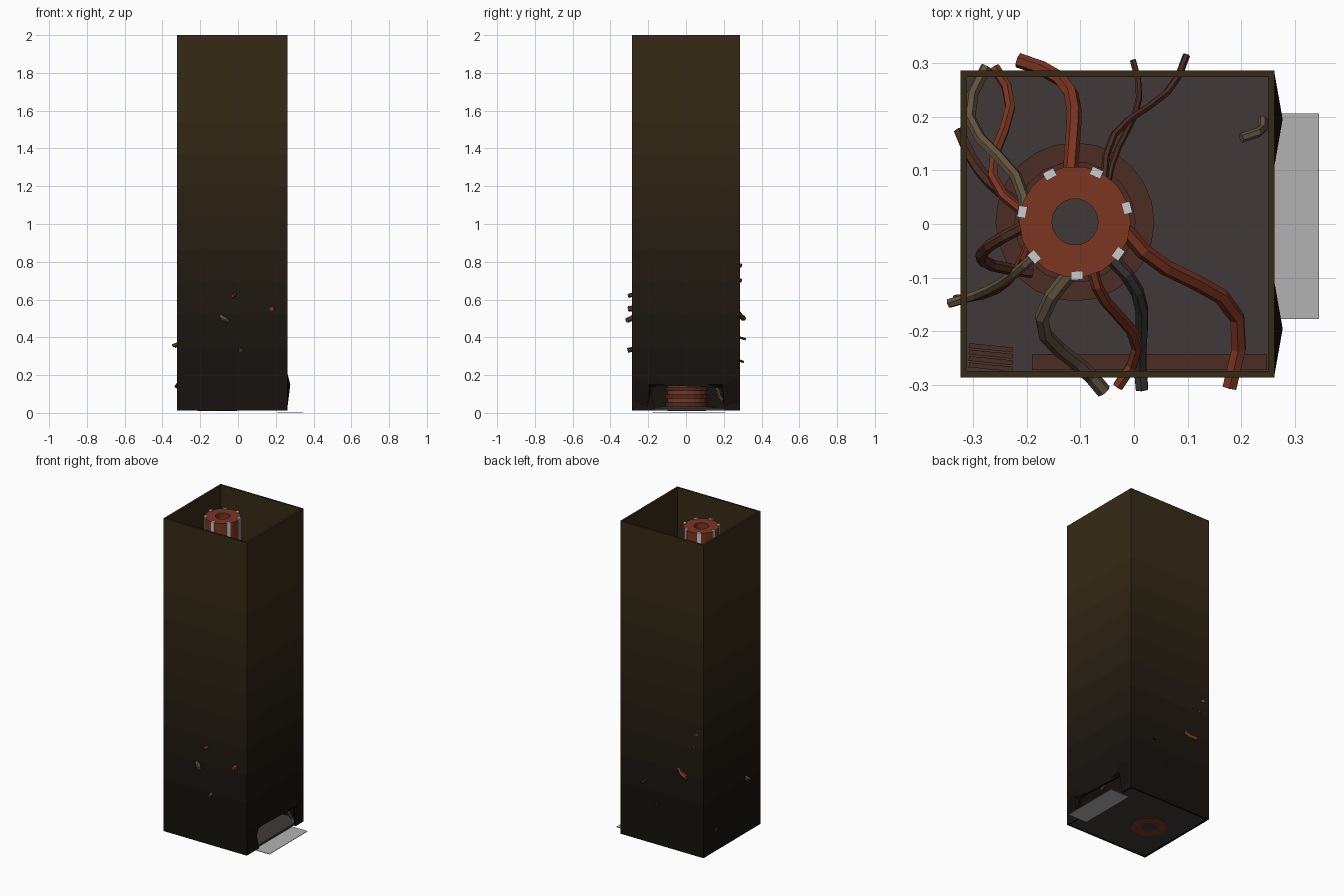
import bpy, bmesh, math
from mathutils import Vector

if "Cube" in bpy.data.objects:
    bpy.data.objects.remove(bpy.data.objects["Cube"])

def mat(name, c, a=1.0):
    m = bpy.data.materials.new(name)
    m.diffuse_color = (*c, a)
    m.use_nodes = True
    m.node_tree.nodes["Principled BSDF"].inputs["Base Color"].default_value = m.diffuse_color
    return m

RED = mat("copper_red", (0.2, 0.035, 0.015))
BROWN = mat("old_copper", (0.07, 0.025, 0.016))
TAN = mat("tan_sheath", (0.12, 0.085, 0.05))
GREY = mat("grey_metal", (0.05, 0.042, 0.04))
SOOT = mat("soot", (0.006, 0.005, 0.004))
WHITE = mat("pale_strip", (0.75, 0.75, 0.75))
GLASS = mat("clear_plate", (0.45, 0.45, 0.45), 0.5)

# wall colour fades from soot to olive brown, as stacked bands
N = 9
CUTS = [0.35 + 0.17 * i for i in range(N - 1)]
LOW, HIGH = Vector((0.008, 0.006, 0.0045)), Vector((0.037, 0.023, 0.008))
BANDS = [mat(f"wall_band_{i}", LOW.lerp(HIGH, (i / (N - 1)) ** 1.2)) for i in range(N)]

X0, X1, Y, Z0, Z1, T = -0.323, 0.262, 0.286, 0.012, 2.0, 0.012
YI = Y - T
CX, CY = -0.11, 0.004

def add(name, bm, mats, at=(0, 0, 0)):
    bmesh.ops.recalc_face_normals(bm, faces=bm.faces[:])
    me = bpy.data.meshes.new(name)
    bm.to_mesh(me)
    bm.free()
    for m in mats:
        me.materials.append(m)
    ob = bpy.data.objects.new(name, me)
    ob.location = at
    bpy.context.collection.objects.link(ob)
    return ob

def box(name, lo, hi, m, rot=0):
    bm = bmesh.new()
    bmesh.ops.create_cube(bm, size=1)
    lo, hi = Vector(lo), Vector(hi)
    bmesh.ops.scale(bm, vec=hi - lo, verts=bm.verts)
    ob = add(name, bm, [m], (lo + hi) / 2)
    ob.rotation_euler.z = rot
    return ob

def wall(name, outline, depth):
    """Extrude a wall outline, then cut it into colour bands."""
    bm = bmesh.new()
    f = bm.faces.new([bm.verts.new(p) for p in outline])
    r = bmesh.ops.extrude_face_region(bm, geom=[f])
    bmesh.ops.translate(bm, vec=depth, verts=[v for v in r["geom"] if isinstance(v, bmesh.types.BMVert)])
    for z in CUTS:
        bmesh.ops.bisect_plane(bm, geom=bm.verts[:] + bm.edges[:] + bm.faces[:],
                               plane_co=(0, 0, z), plane_no=(0, 0, 1))
    for f in bm.faces:
        z = f.calc_center_median().z
        f.material_index = sum(z > c for c in CUTS)
    return add(name, bm, BANDS)

def ring(name, r0, r1, z0, z1, m, n=18):
    """Square-section ring around the core axis."""
    profile = [(r0, z0), (r1, z0), (r1, z1), (r0, z1)]
    bm = bmesh.new()
    loops = [[bm.verts.new((r * math.cos(math.tau * i / n), r * math.sin(math.tau * i / n), z))
              for r, z in profile] for i in range(n)]
    for i in range(n):
        a, b = loops[i], loops[(i + 1) % n]
        for j in range(4):
            k = (j + 1) % 4
            bm.faces.new((a[j], b[j], b[k], a[k]))
    return add(name, bm, [m], (CX, CY, 0))

def tube(name, pts, r, m):
    cu = bpy.data.curves.new(name, "CURVE")
    cu.dimensions = "3D"
    cu.bevel_depth, cu.bevel_resolution, cu.use_fill_caps = r, 1, True
    sp = cu.splines.new("POLY")
    sp.points.add(len(pts) - 1)
    sp.use_smooth = False
    for p, co in zip(sp.points, pts):
        p.co = (*co, 1)
    cu.materials.append(m)
    bpy.context.collection.objects.link(bpy.data.objects.new(name, cu))

# shaft walls, the right one with a torn notch at the foot
for side, y in (("front", -Y), ("back", YI)):
    wall(side + "_wall", [(X0, y, Z0), (X1, y, Z0), (X1, y, Z1), (X0, y, Z1)], (0, T, 0))
wall("left_wall", [(X0, -YI, Z0), (X0, YI, Z0), (X0, YI, Z1), (X0, -YI, Z1)], (T, 0, 0))
notch = [(0.205, 0.025), (0.195, 0.13), (0.05, 0.14), (-0.165, 0.145), (-0.185, 0.1), (-0.165, 0.025)]
wall("right_wall", [(X1, y, z) for y, z in
     [(-YI, Z0), (-YI, Z1), (YI, Z1), (YI, Z0), (0.205, Z0)] + notch + [(-0.165, Z0)]], (-T, 0, 0))

# floor plate and the clear plate at the opening
box("floor", (X0 + T, -YI, Z0 + 0.001), (X1 - T, YI, Z0 + 0.014), GREY)
box("clear_plate", (0.21, -0.177, 0), (0.345, 0.206, 0.003), GLASS)

# bent metal lips either side of the opening
for s in (1, -1):
    bm = bmesh.new()
    rim = [(0.28, 0.06), (0.27, 0.18), (0.2, 0.21), (0.11, 0.15), (0.185, 0.135), (0.203, 0.03)]
    tip = bm.verts.new((X1 + 0.015, s * 0.195, 0.15))
    vs = [bm.verts.new((X1, s * y, z)) for y, z in rim]
    for a, b in zip(vs, vs[1:] + vs[:1]):
        bm.faces.new((tip, a, b))
    add("bent_lip", bm, [SOOT])

# central core: red tube, dark plug, pale strips, base coils
ring("core_tube", 0.043, 0.104, 0.01, 1.96, RED)
ring("core_plug", 0.0001, 0.043, 0.014, 0.03, GREY)
for i in range(7):
    a = math.radians(15) + i * math.tau / 7
    x, y = CX + 0.1 * math.cos(a), CY + 0.1 * math.sin(a)
    box("core_strip", (x - 0.008, y - 0.011, 0.15), (x + 0.008, y + 0.011, 1.965), WHITE, a)
for i in range(3):
    ring("base_coil", 0.1, 0.113, 0.035 + 0.04 * i, 0.057 + 0.04 * i, BROWN)
ring("base_flange", 0.104, 0.148, 0.026, 0.034, BROWN, 24)

def cable(deg, x, y, z, bow, sway, r, m):
    """Run from the core at an angle to a wall exit, bowed sideways, sagging on the way."""
    a = math.radians(deg)
    start = Vector((CX + 0.095 * math.cos(a), CY + 0.095 * math.sin(a), z + 0.2))
    end = Vector((x, y, z))
    d = end - start
    side = Vector((-d.y, d.x, 0)).normalized()
    pts = []
    for i in range(8):
        t = i / 7
        off = bow * math.sin(math.pi * t) + sway * math.sin(math.tau * t)
        p = start.lerp(end, t) + side * off
        p.z = z + 0.2 * (1 - t * t * (3 - 2 * t))
        pts.append(p)
    tube("cable", pts, r, m)

# cables to the back, front and left walls
cable(95, -.216, .305, .5, -.06, .01, .014, RED)
cable(50, -.002, .305, .27, -.02, .01, .006, BROWN)
cable(55, .098, .315, .39, .015, .02, .007, BROWN)
cable(-10, .178, -.305, .55, .07, -.03, .015, RED)
cable(-95, -.056, -.312, .49, -.07, -.02, .014, TAN)
cable(-70, -.03, -.303, .62, .04, -.02, .011, RED)
cable(-45, .015, -.308, .33, .03, .01, .013, GREY)
cable(220, -.345, -.148, .355, .015, 0, .009, TAN)
cable(205, -.335, -.14, .35, .035, 0, .008, RED)
cable(180, -.275, .293, .78, .03, -.03, .011, TAN)
cable(185, -.19, -.09, .5, -.09, 0, .011, BROWN)
cable(165, -.326, .175, .14, .02, 0, .011, BROWN)
cable(170, -.26, .292, .7, .02, .03, .01, RED)

# loose scrap on the floor and a bent stub by the opening
box("floor_bar", (-0.19, -0.272, 0.026), (0.248, -0.242, 0.05), BROWN)
for i in range(4):
    y = -0.226 - i * 0.012
    box("scrap_slat", (-0.308, y - 0.009, 0.026), (-0.226, y, 0.05), BROWN, -0.1)
tube("bent_stub", [(0.2, 0.16, 0.135), (0.23, 0.17, 0.12), (0.24, 0.178, 0.085), (0.24, 0.195, 0.065)], 0.009, TAN)
